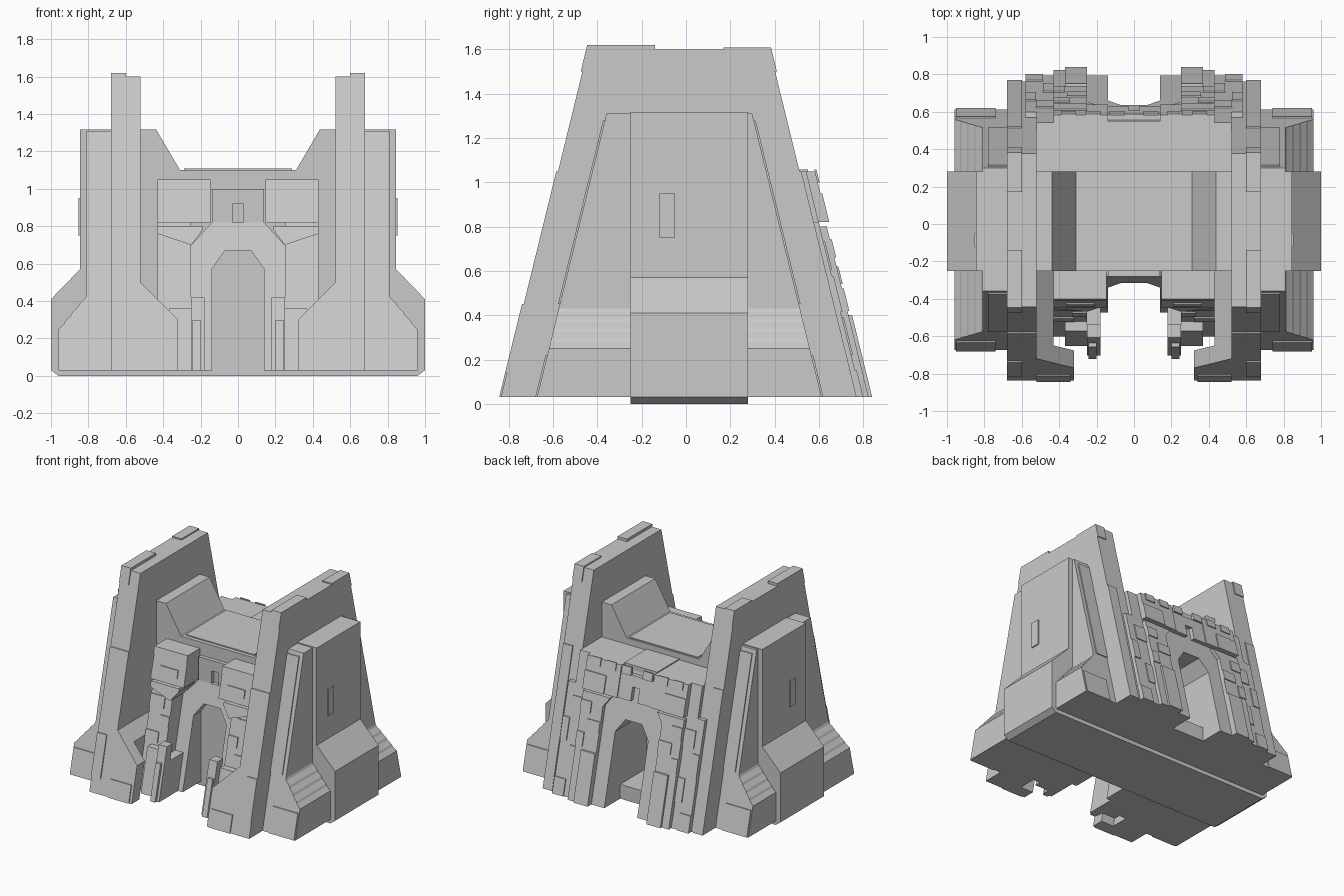
import bpy
import bmesh
import random

if "Cube" in bpy.data.objects:
    bpy.data.objects.remove(bpy.data.objects["Cube"], do_unlink=True)

random.seed(4)
GREY = (.59, .59, .59, 1)
stone = bpy.data.materials.new("warm_grey_stone")
stone.use_nodes = True
stone.diffuse_color = GREY
stone.node_tree.nodes["Principled BSDF"].inputs["Base Color"].default_value = GREY

# Shared building lines, measured outward from the centre
LEAN = .245
ARCH, PIER, GATE, TOWER, WING, BUTTRESS = .14, .25, .43, .52, .68, .845
FLOOR, CROWN, SPRING, LINTEL, PARAPET, SHOULDER = .03, .67, .57, .82, 1.05, 1.31
CORE_FRONT, CORE_BACK = .25, .28
RELIEF = .008


def lean(distance):
    """Plane of a battered wall that stands this far out at the ground."""
    return lambda z: distance - LEAN * z


def behind(distance):
    """The same battered plane, closing a part from its inner side."""
    return lambda z: LEAN * z - distance


def flat(distance):
    """Plane of an upright wall."""
    return lambda z: distance


def rect(left, right, bottom, top):
    return [(left, bottom), (right, bottom), (right, top), (left, top)]


def both(half):
    """Close a half profile into a symmetric one."""
    return half + [(-x, z) for x, z in reversed(half)]


def slab(name, profile, front, back, mirror=True):
    """Fill an x-z profile between a front plane and a back plane."""
    bm = bmesh.new()
    near = [bm.verts.new((x, -front(z), z)) for x, z in profile]
    far = [bm.verts.new((x, back(z), z)) for x, z in profile]
    bm.faces.new(near)
    bm.faces.new(reversed(far))
    for i in range(len(near)):
        bm.faces.new((near[i], near[i - 1], far[i - 1], far[i]))
    bmesh.ops.recalc_face_normals(bm, faces=bm.faces)
    mesh = bpy.data.meshes.new(name)
    bm.to_mesh(mesh)
    bm.free()
    mesh.materials.append(stone)
    part = bpy.data.objects.new(name, mesh)
    bpy.context.collection.objects.link(part)
    if mirror:
        part.modifiers.new("both_sides", "MIRROR").use_mirror_merge = False


def front_panel(name, profile, wall, relief=RELIEF):
    slab(name, profile, lean(wall + relief), behind(wall - RELIEF))


def back_panel(name, profile, wall, relief=RELIEF):
    slab(name, profile, behind(wall - RELIEF), lean(wall + relief))


def patchwork(name, panel, left, right, bottom, top, wall, count):
    """Stack raised plates of varied width up a battered wall."""
    step = (top - bottom) / count
    for i in range(count):
        cut = left + (right - left) * random.uniform(.3, .7)
        span = (left, cut) if i % 2 else (cut, right)
        low = bottom + i * step
        panel(f"{name}_{i + 1}", rect(*span, low, low + step * random.uniform(.6, .9)), wall)


# Transverse core: side buttresses, their sloping shoulders and the roof trough
slab("core_body",
     both([(.96, 0), (1, FLOOR), (1, .41), (BUTTRESS, SPRING), (BUTTRESS, SHOULDER + RELIEF),
           (GATE + RELIEF, SHOULDER + RELIEF), (.31, 1.1)]),
     flat(CORE_FRONT), flat(CORE_BACK), mirror=False)
slab("roof_plate", rect(-.29, .29, PARAPET, 1.1 + RELIEF),
     flat(CORE_FRONT - FLOOR), flat(CORE_BACK - RELIEF), mirror=False)
slab("base_floor", rect(-WING, WING, FLOOR, ARCH), flat(CORE_FRONT), flat(.6), mirror=False)
slab("buttress_plate", rect(WING, BUTTRESS + RELIEF, .75, .95), flat(.12), flat(-.05))

# Tall battered towers with raised caps
CAP, TOWER_FRONT, TOWER_BACK = .6, .835, .77
slab("tower", rect(TOWER, WING, FLOOR, 1.6), lean(TOWER_FRONT), lean(TOWER_BACK))
slab("tower_front_cap", rect(CAP, WING, 1.5, 1.62), lean(TOWER_FRONT + RELIEF), flat(-ARCH))
slab("tower_back_cap", rect(CAP, WING, 1.5, 1.61), flat(-ARCH - FLOOR), lean(TOWER_BACK + RELIEF))
front_panel("tower_front_panel", rect(TOWER, WING, FLOOR, PARAPET), TOWER_FRONT)
back_panel("tower_back_panel", rect(CAP, WING, FLOOR, PARAPET), TOWER_BACK)


# Tower feet, flaring inward below the shaft
def foot(inner):
    flare_top = .5
    return [(inner, FLOOR), (WING, FLOOR), (WING, flare_top), (TOWER, flare_top),
            (inner, flare_top - (TOWER - inner))]


slab("tower_toe", foot(.32), lean(TOWER_FRONT + RELIEF), behind(.75))
slab("tower_heel", foot(GATE), lean(.76), flat(0))
front_panel("toe_plate", rect(.34, TOWER, FLOOR, .16), TOWER_FRONT + RELIEF)
front_panel("toe_badge_plate", rect(CAP, WING, ARCH, .45), TOWER_FRONT + RELIEF)

# Outer wings above a stepped, flaring skirt
WING_FRONT, WING_BACK, WING_EDGE, SKIRT_EDGE = .68, .62, .81, .96
skirt = [(WING, FLOOR), (SKIRT_EDGE, FLOOR)]
for i in range(4):
    x = SKIRT_EDGE - i * (SKIRT_EDGE - WING_EDGE) / 4
    skirt += [(x, .25 + i * .045), (x - FLOOR, .28 + i * .045)]
skirt += [(WING_EDGE, .43), (WING_EDGE, SHOULDER), (WING, SHOULDER)]
slab("wing", skirt, lean(WING_FRONT), lean(WING_BACK))
for name, panel, wall in (("front", front_panel, WING_FRONT), ("back", back_panel, WING_BACK)):
    panel(f"wing_{name}_panel", rect(WING, WING_EDGE - FLOOR, .45, SHOULDER - FLOOR), wall)
    panel(f"wing_{name}_skirt_plate", rect(.74, SKIRT_EDGE - RELIEF, FLOOR, .22), wall)

# Front gate: recessed arch, keystone, head blocks and piers
HEAD, PIER_WALL, FRONT_ARCH = .65, .61, .48
arch_edge = [(ARCH, FLOOR), (ARCH, SPRING), (ARCH / 2, CROWN)]
slab("front_arch",
     both(arch_edge[::-1] + [(PIER, FLOOR), (PIER, .7), (ARCH, LINTEL)]),
     lean(FRONT_ARCH), flat(0), mirror=False)
keystone = both([(FLOOR, .92), (FLOOR, LINTEL), (ARCH, LINTEL), (ARCH, 1)])
slab("front_keystone", keystone, flat(CORE_BACK), flat(0), mirror=False)
slab("front_head", rect(ARCH + RELIEF, GATE, LINTEL, PARAPET), lean(HEAD), flat(0))
front_panel("front_head_bar", rect(.21, .36, .87, .93), HEAD)
front_panel("front_head_band", rect(ARCH + RELIEF, GATE, 1, PARAPET), HEAD)
slab("front_pier", rect(PIER, GATE, FLOOR, LINTEL), lean(PIER_WALL), flat(0))
slab("front_pier_collar", [(.19, .78), (PIER, .7), (GATE, .76), (GATE, .8), (.19, .8)],
     lean(PIER_WALL + FLOOR), flat(0))
front_panel("front_pier_base", rect(PIER, .37, FLOOR, .36), PIER_WALL, .05)
patchwork("front_pier_plate", front_panel, PIER, GATE, .38, .74, PIER_WALL, 3)

# Slim fins flanking the front passage
slab("fin", rect(.18, PIER, FLOOR, .42), lean(.71), behind(.64))
slab("fin_rib", rect(.2, PIER - RELIEF, FLOOR, .3), lean(.73), behind(.7))
slab("fin_link", rect(.18, PIER, FLOOR, .3), lean(HEAD), behind(.45))

# Back gate: deep arch, stepped piers and head blocks
BACK_WALL, FLANK, BACK_HEAD = .8, .58, .84
slab("back_arch", both(arch_edge[::-1] + [(TOWER, FLOOR), (TOWER, PARAPET)]),
     flat(-CORE_BACK), lean(BACK_WALL), mirror=False)
slab("back_pier", [(PIER, FLOOR), (GATE, FLOOR), (GATE, .8), (.2, .8), (PIER, .73)],
     flat(-CORE_BACK), lean(BACK_HEAD - RELIEF))
slab("back_flank", rect(GATE, FLANK, FLOOR, LINTEL), flat(-CORE_BACK), lean(BACK_WALL))
slab("back_head", rect(ARCH, GATE, LINTEL, PARAPET), flat(-CORE_BACK), lean(BACK_HEAD))
slab("back_keystone", keystone, flat(-CORE_BACK), lean(BACK_HEAD - RELIEF), mirror=False)
back_panel("back_head_plate", rect(PIER, GATE, LINTEL, .95), BACK_HEAD)
back_panel("back_pier_base", rect(PIER, .37, FLOOR, .4), BACK_HEAD)
patchwork("back_pier_plate", back_panel, PIER, GATE, .42, .78, BACK_HEAD - RELIEF, 3)
patchwork("back_flank_plate", back_panel, GATE, FLANK, FLOOR, .8, BACK_WALL, 4)

# Notched parapet and the lower roof behind it
for i in range(3):
    x = .05 + i * .13
    slab(f"parapet_tooth_{i + 1}", rect(x, x + .08, 1, PARAPET + RELIEF),
         flat(-FLANK), lean(BACK_HEAD + RELIEF))
slab("back_roof_plate", rect(-ARCH, ARCH, 1, PARAPET + RELIEF),
     flat(-CORE_BACK), flat(FLANK - FLOOR), mirror=False)
